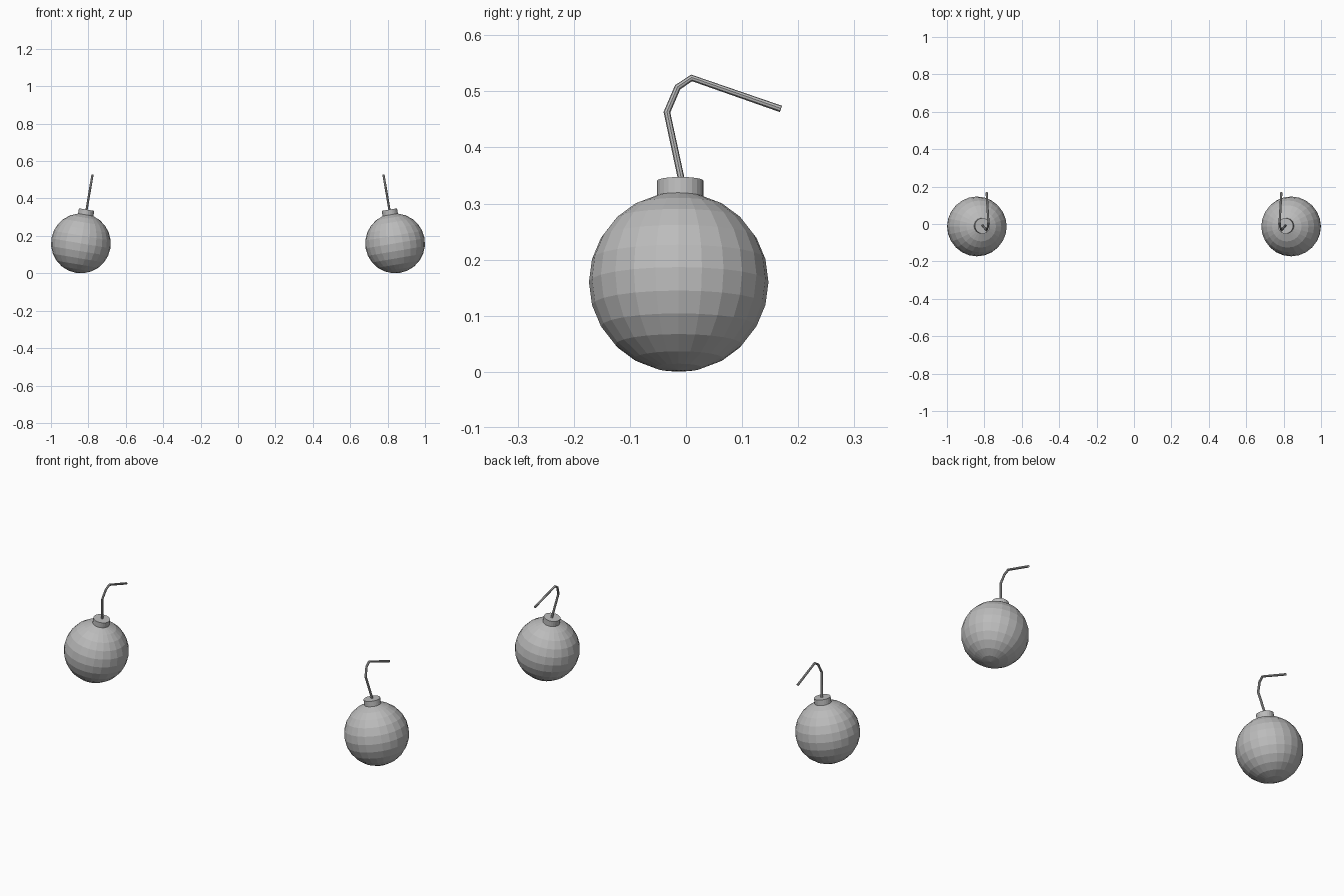
import bpy
import math

cube = bpy.data.objects.get("Cube")
if cube:
    bpy.data.objects.remove(cube, do_unlink=True)

RADIUS = 0.16
TILT = math.radians(9.6)

# One flat grey for everything
grey = bpy.data.materials.new("grey")
grey.use_nodes = True
grey.diffuse_color = (0.5, 0.5, 0.5, 1)
grey.node_tree.nodes["Principled BSDF"].inputs["Base Color"].default_value = (0.5, 0.5, 0.5, 1)

# Fuse path in the ball's own upright frame (y, z)
FUSE = [(0.008, 0.17), (-0.021, 0.307), (-0.002, 0.352), (0.023, 0.369), (0.182, 0.313)]


def make_fuse(name):
    curve = bpy.data.curves.new(name, "CURVE")
    curve.dimensions = "3D"
    curve.bevel_depth = 0.006
    curve.bevel_resolution = 2
    curve.use_fill_caps = True
    spline = curve.splines.new("POLY")
    spline.points.add(len(FUSE) - 1)
    for point, (y, z) in zip(spline.points, FUSE):
        point.co = (0, y, z, 1)
    spline.use_smooth = False
    obj = bpy.data.objects.new(name, curve)
    bpy.context.collection.objects.link(obj)
    return obj


def make_bomb(side, sign):
    # Faceted ball
    bpy.ops.mesh.primitive_uv_sphere_add(segments=24, ring_count=12, radius=RADIUS)
    ball = bpy.context.object
    ball.name = side + "_ball"

    # Short collar sunk into the top of the ball
    bpy.ops.mesh.primitive_cylinder_add(vertices=24, radius=0.0415, depth=0.04,
                                        location=(0, 0.003, 0.163))
    collar = bpy.context.object
    collar.name = side + "_collar"

    # Bent fuse
    fuse = make_fuse(side + "_fuse")

    for part in (ball, collar, fuse):
        part.data.materials.append(grey)
    for part in (collar, fuse):
        part.parent = ball

    # The pair leans towards the middle
    ball.location = (sign * (1 - RADIUS), -0.013, RADIUS)
    ball.rotation_euler = (0, -sign * TILT, 0)


make_bomb("left", 1)
make_bomb("right", -1)
